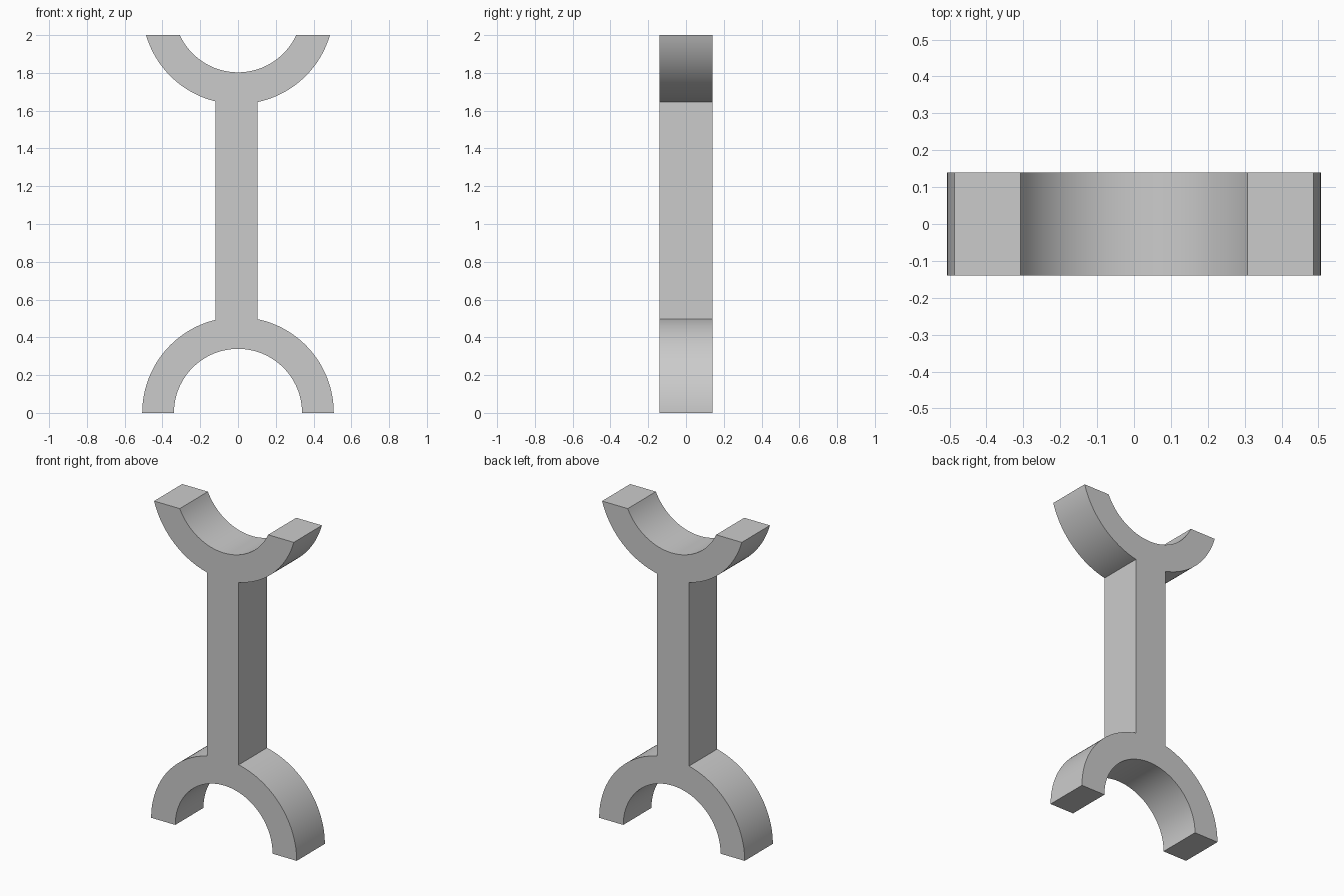
import bpy, bmesh
from math import asin, acos, cos, sin, pi

cube = bpy.data.objects.get("Cube")
if cube:
    bpy.data.objects.remove(cube, do_unlink=True)

OUTER, INNER = 0.507, 0.339       # radii shared by both cradles
TOP_CENTRE, HEIGHT = 2.142, 2.0   # upper ring is cut off at the top plane
SHAFT_LEFT, SHAFT_RIGHT = 0.103, -0.119
HALF_DEPTH = 0.14


def arc(radius, centre, start, end, steps):
    """Points on an arc in the XZ plane, both ends included."""
    angles = [start + (end - start) * i / steps for i in range(steps + 1)]
    return [(radius * cos(a), centre + radius * sin(a)) for a in angles]


# Outline, counter-clockwise from the lower left foot
cut_out = asin((HEIGHT - TOP_CENTRE) / OUTER)
cut_in = asin((HEIGHT - TOP_CENTRE) / INNER)
a_left, a_right = acos(SHAFT_LEFT / OUTER), acos(SHAFT_RIGHT / OUTER)
outline = (
    arc(OUTER, 0, 0, a_left, 32)
    + arc(OUTER, TOP_CENTRE, -a_left, cut_out, 28)
    + arc(INNER, TOP_CENTRE, cut_in, -pi - cut_in, 48)
    + arc(OUTER, TOP_CENTRE, -pi - cut_out, -a_right, 28)
    + arc(OUTER, 0, a_right, pi, 32)
    + arc(INNER, 0, pi, 0, 64)
)

# Extrude the outline through the depth
bm = bmesh.new()
face = bm.faces.new([bm.verts.new((x, -HALF_DEPTH, z)) for x, z in outline])
result = bmesh.ops.extrude_face_region(bm, geom=[face], use_keep_orig=True)
moved = [v for v in result["geom"] if isinstance(v, bmesh.types.BMVert)]
bmesh.ops.translate(bm, verts=moved, vec=(0, 2 * HALF_DEPTH, 0))
bmesh.ops.recalc_face_normals(bm, faces=bm.faces)
mesh = bpy.data.meshes.new("double_cradle_strut")
bm.to_mesh(mesh)
bm.free()

# Plain grey material
grey = bpy.data.materials.new("light_grey")
grey.use_nodes = True
colour = (0.6, 0.6, 0.6, 1)
grey.diffuse_color = colour
grey.node_tree.nodes["Principled BSDF"].inputs["Base Color"].default_value = colour
mesh.materials.append(grey)

strut = bpy.data.objects.new("double_cradle_strut", mesh)
bpy.context.collection.objects.link(strut)
bpy.ops.object.select_all(action="DESELECT")
strut.select_set(True)
bpy.context.view_layer.objects.active = strut
bpy.ops.object.shade_smooth_by_angle(angle=pi / 6)
